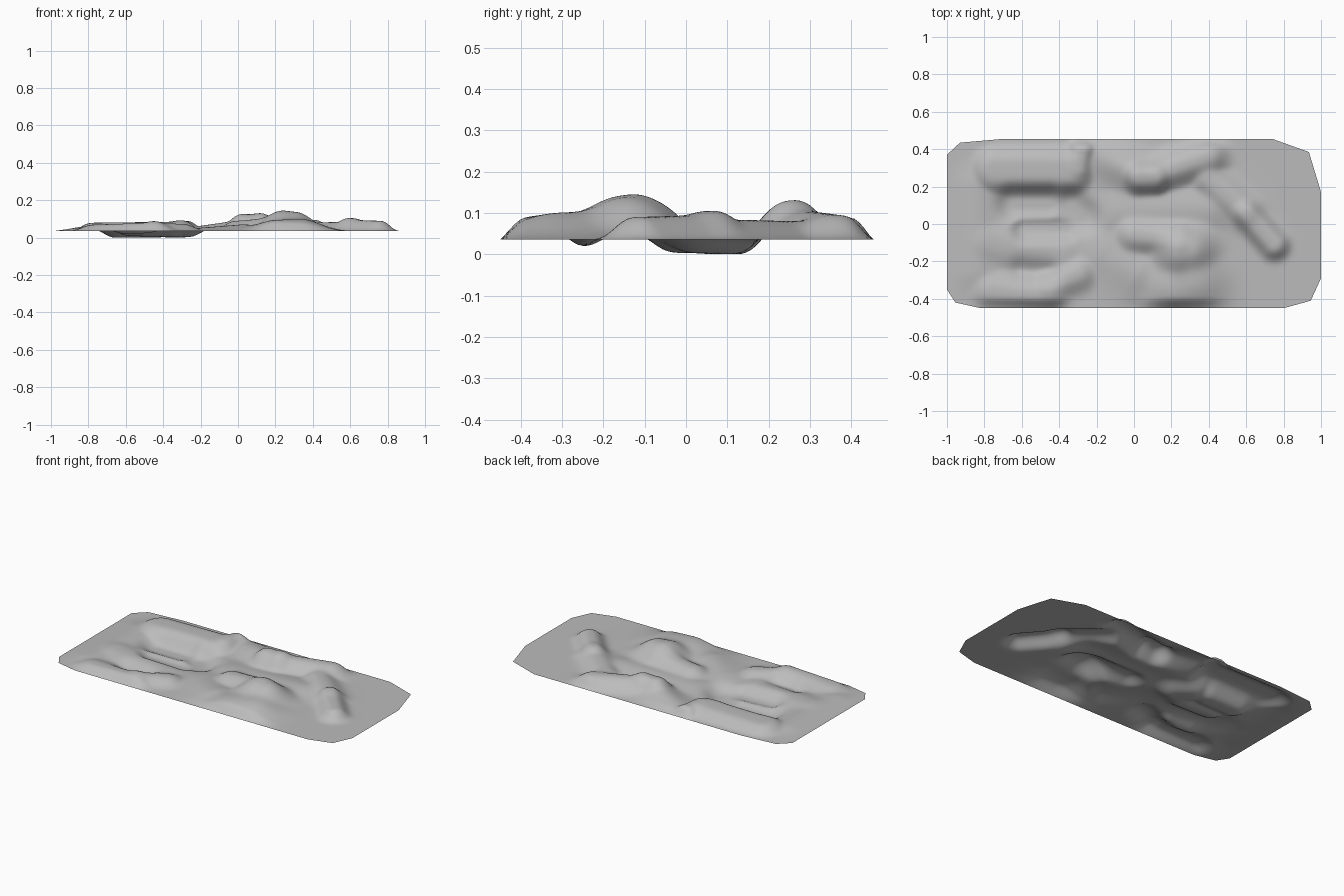
import bpy, bmesh, math
from mathutils import Vector

old = bpy.data.objects.get("Cube")
if old:
    bpy.data.objects.remove(old, do_unlink=True)

BASE = 0.035
OUTLINE = [(-1, -0.35), (-0.955, -0.42), (-0.82, -0.45), (0.8, -0.45), (0.945, -0.41),
           (1, -0.29), (1, 0.17), (0.935, 0.385), (0.74, 0.455), (-0.7, 0.455),
           (-0.93, 0.435), (-1, 0.37)]

# Ridges: start, end, height at each end, half width, steepness of the sides
RIDGES = [
    ((-0.74, 0.29), (-0.34, 0.29), 0.045, 0.050, 0.11, 4),    # back left bank
    ((-0.30, 0.30), (-0.28, 0.40), 0.040, 0.053, 0.065, 3),   # back left knob
    ((-0.22, 0.38), (0.02, 0.27), 0.025, 0.060, 0.10, 2),     # back saddle
    ((0.03, 0.25), (0.11, 0.25), 0.082, 0.080, 0.085, 3),     # back middle knob
    ((0.13, 0.27), (0.40, 0.36), 0.072, 0.060, 0.09, 2.5),    # back right ridge
    ((0.40, 0.24), (0.60, 0.06), 0.045, 0.050, 0.085, 2.5),   # upper arm
    ((0.60, 0.06), (0.75, -0.11), 0.060, 0.055, 0.072, 3),    # arm end
    ((0.24, -0.15), (0.30, -0.14), 0.105, 0.102, 0.13, 2.2),  # summit
    ((0.22, -0.33), (0.32, -0.30), 0.060, 0.065, 0.16, 2.2),  # summit front slope
    ((0.00, -0.06), (0.24, -0.08), 0.055, 0.075, 0.09, 2.5),  # summit left spur
    ((-0.08, 0.06), (0.40, 0.08), 0.020, 0.030, 0.12, 2),     # middle floor
    ((-0.14, -0.16), (0.02, -0.26), 0.022, 0.035, 0.13, 2),   # front saddle
    ((-0.76, -0.36), (-0.45, -0.38), 0.035, 0.045, 0.09, 2.5),  # front bank
    ((-0.45, -0.33), (-0.30, -0.27), 0.045, 0.038, 0.08, 2.5),  # front knob
    ((-0.78, -0.10), (-0.40, -0.17), 0.024, 0.018, 0.10, 2.5),  # left middle swell
    ((-0.84, 0.20), (-0.84, -0.25), 0.018, 0.018, 0.10, 2),   # left end swell
]

# Hollows, in the same form
PITS = [
    ((-0.64, 0.11), (-0.46, 0.11), 0.036, 0.036, 0.085, 3),
    ((-0.34, 0.09), (-0.28, 0.04), 0.036, 0.034, 0.09, 3),
    ((-0.58, -0.03), (-0.36, -0.02), 0.030, 0.032, 0.065, 3),
    ((-0.60, -0.24), (-0.46, -0.25), 0.022, 0.022, 0.06, 2),
]


def swell(x, y, a, b, h0, h1, width, power):
    ax, ay = x - a[0], y - a[1]
    bx, by = b[0] - a[0], b[1] - a[1]
    t = max(0, min(1, (ax * bx + ay * by) / (bx * bx + by * by)))
    d = math.hypot(ax - t * bx, ay - t * by)
    return (h0 + (h1 - h0) * t) * math.exp(-(d / width) ** power)


def edge_distance(x, y):
    best = 9
    for (x0, y0), (x1, y1) in zip(OUTLINE, OUTLINE[1:] + OUTLINE[:1]):
        length = math.hypot(x1 - x0, y1 - y0)
        best = min(best, ((x1 - x0) * (y - y0) - (y1 - y0) * (x - x0)) / length)
    return max(best, 0)


def height(x, y):
    up = sum(swell(x, y, *r) ** 3 for r in RIDGES) ** (1 / 3)
    down = sum(swell(x, y, *p) ** 3 for p in PITS) ** (1 / 3)
    fade = min(1, edge_distance(x, y) / 0.06)
    fade = math.sin(fade * math.pi / 2)
    return max(0, BASE + (up - down) * fade)


# Flat sheet trimmed to its cut-corner outline
bm = bmesh.new()
bmesh.ops.create_grid(bm, x_segments=160, y_segments=76, size=1)
for v in bm.verts:
    v.co.y = v.co.y * 0.4525 + 0.0025
for (x0, y0), (x1, y1) in zip(OUTLINE, OUTLINE[1:] + OUTLINE[:1]):
    if abs(x0 - x1) < 0.001 or abs(y0 - y1) < 0.001:
        continue
    bmesh.ops.bisect_plane(bm, geom=bm.verts[:] + bm.edges[:] + bm.faces[:],
                           plane_co=Vector((x0, y0, 0)),
                           plane_no=Vector((y1 - y0, x0 - x1, 0)), clear_outer=True)

# Raise the relief and rest its lowest point on the ground
for v in bm.verts:
    v.co.z = height(v.co.x, v.co.y)
low = min(v.co.z for v in bm.verts)
for v in bm.verts:
    v.co.z -= low
for f in bm.faces:
    f.smooth = True
mesh = bpy.data.meshes.new("relief_sheet")
bm.to_mesh(mesh)
bm.free()
sheet = bpy.data.objects.new("relief_sheet", mesh)
bpy.context.collection.objects.link(sheet)

grey = bpy.data.materials.new("plain grey")
grey.use_nodes = True
color = (0.5, 0.5, 0.5, 1)
grey.diffuse_color = color
grey.node_tree.nodes["Principled BSDF"].inputs["Base Color"].default_value = color
mesh.materials.append(grey)
